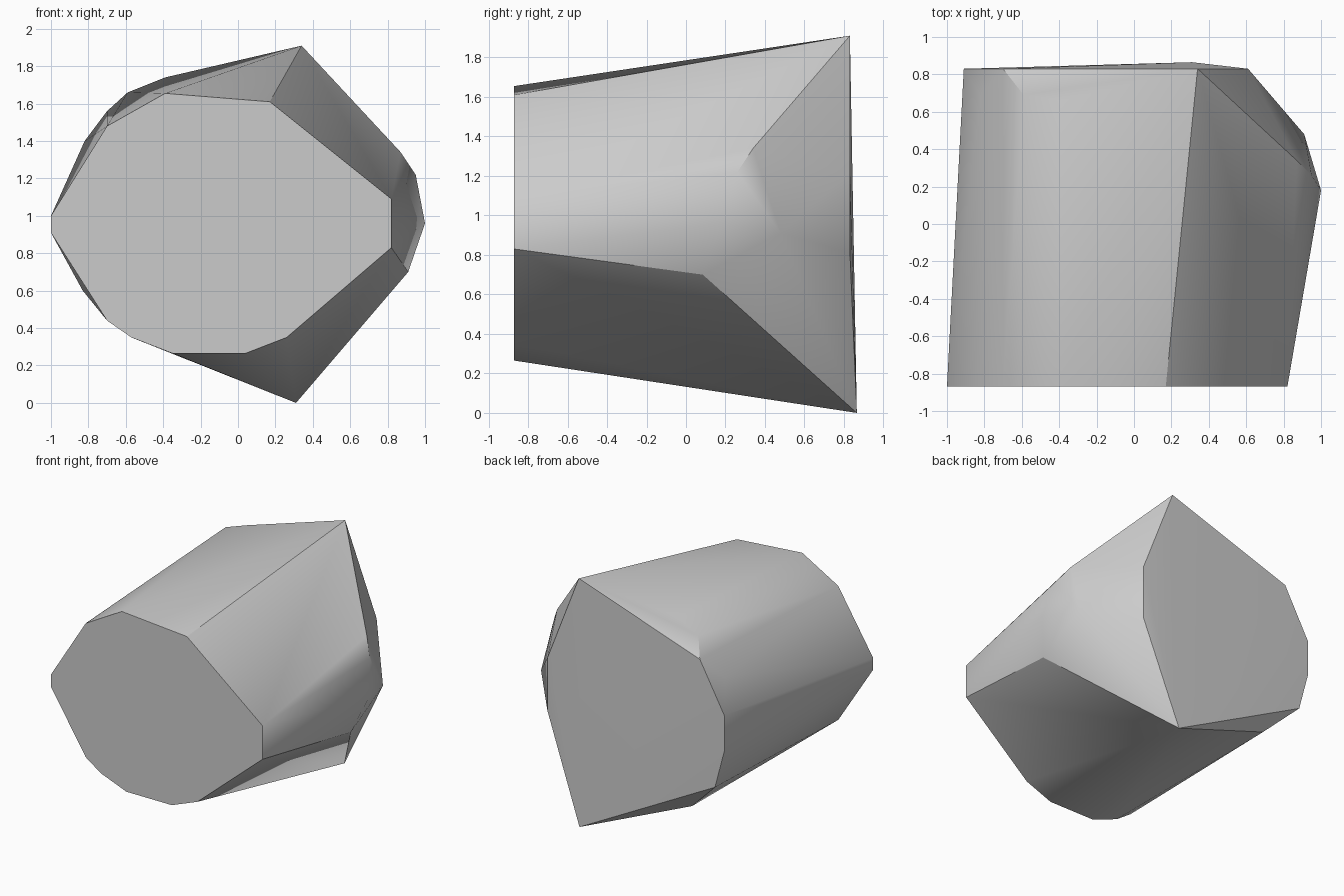
import bpy
import bmesh
import math

# Remove the default object
default_cube = bpy.data.objects.get("Cube")
if default_cube is not None:
    bpy.data.objects.remove(default_cube, do_unlink=True)


def make_material(name, colour):
    material = bpy.data.materials.new(name)
    material.use_nodes = True
    material.diffuse_color = colour
    shader = next(node for node in material.node_tree.nodes
                  if node.type == "BSDF_PRINCIPLED")
    shader.inputs["Base Color"].default_value = colour
    return material


def make_hull(name, points, material):
    """Wrap a convex skin around the points and shade it by angle."""
    mesh = bpy.data.meshes.new(name)
    bm = bmesh.new()
    for point in points:
        bm.verts.new(point)
    hull = bmesh.ops.convex_hull(bm, input=list(bm.verts))
    unused = {item for item in hull["geom_interior"] + hull["geom_unused"]
              if isinstance(item, bmesh.types.BMVert) and not item.link_faces}
    bmesh.ops.delete(bm, geom=list(unused), context="VERTS")
    # Merge the flat front cap into a single face
    bmesh.ops.dissolve_limit(bm, angle_limit=math.radians(0.5),
                             verts=list(bm.verts), edges=list(bm.edges))
    bmesh.ops.recalc_face_normals(bm, faces=list(bm.faces))
    bm.to_mesh(mesh)
    bm.free()
    mesh.materials.append(material)
    part = bpy.data.objects.new(name, mesh)
    bpy.context.collection.objects.link(part)
    bpy.ops.object.select_all(action="DESELECT")
    part.select_set(True)
    bpy.context.view_layer.objects.active = part
    bpy.ops.object.shade_smooth_by_angle(angle=math.radians(30))
    return part


# Flat front cap outline (x, z)
front_y = -.87
front_outline = [
    (-1, 1), (-1, .91), (-.7, .44), (-.57, .35), (-.35, .265), (.04, .265),
    (.26, .35), (.82, .83), (.82, 1.09), (.17, 1.61), (-.39, 1.655), (-.7, 1.48),
]

# Back cap outline (x, z), with the low tip set slightly further back
back_y = .83
back_outline = [
    (.34, 1.91), (.61, 1.22), (.61, .81), (-.83, .6), (-.91, .9),
    (-.91, 1.18), (-.7, 1.56),
]
low_tip = (.31, .865, 0)

# Corners around the body between the caps
right_corners = [
    (.87, .34, 1.34), (.95, .26, 1.22), (1, .18, .96), (.91, .48, .91),
    (.91, .085, .7),
]
left_corners = [
    (-.39, .66, 1.74), (-.59, .69, 1.66), (-.82, .69, 1.4), (-.57, .74, .35),
]

corners = [(x, front_y, z) for x, z in front_outline]
corners += [(x, back_y, z) for x, z in back_outline]
corners += [low_tip] + right_corners + left_corners

make_hull("faceted_rock", corners, make_material("light_grey", (.6, .6, .6, 1)))
